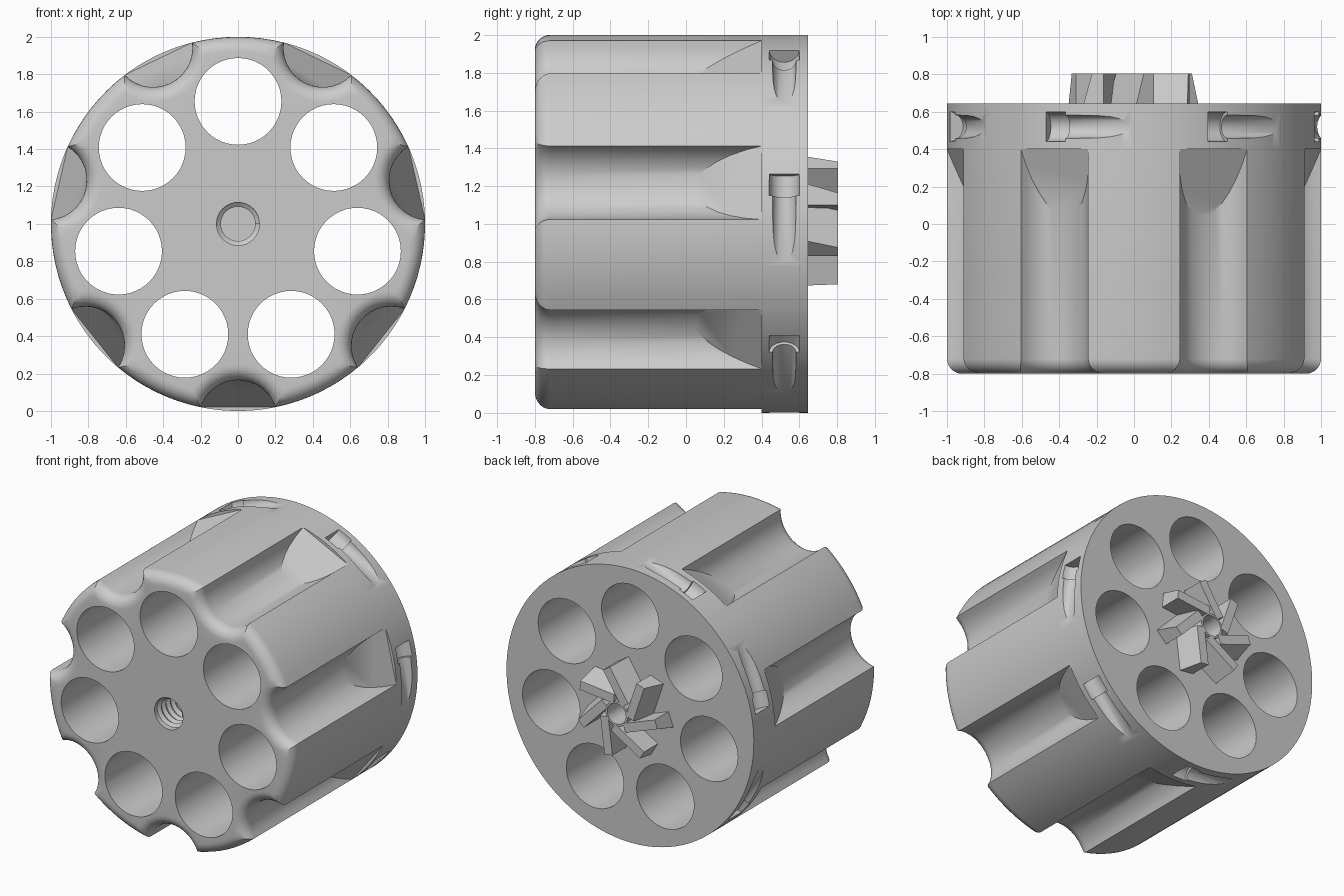
import bpy, bmesh
from math import sin, cos, asin, acos, pi, radians
from mathutils import Vector, Matrix

if "Cube" in bpy.data.objects:
    bpy.data.objects.remove(bpy.data.objects["Cube"])

N = 7
STEP = 2 * pi / N
R, FLUTE_D, FLUTE_R = 1.0, 1.045, 0.21      # drum radius, flute axis distance, flute radius
FRONT, FLUTE_END, BACK, TOP = -0.8, 0.4, 0.645, 0.805
FILLET, FS, OS = 0.08, 14, 8                # fillet size, flute segments, outer arc segments
PER = FS + OS


def polar(r, a, y):
    return Vector((r * cos(a), y, 1 + r * sin(a)))


def local(h, t, a, y):
    """h outward along angle a, t sideways (counterclockwise seen from the front)."""
    return Vector((h * cos(a) - t * sin(a), y, 1 + h * sin(a) + t * cos(a)))


def make(name, bm, smooth=True):
    bmesh.ops.recalc_face_normals(bm, faces=bm.faces[:])
    me = bpy.data.meshes.new(name)
    bm.to_mesh(me)
    bm.free()
    ob = bpy.data.objects.new(name, me)
    bpy.context.collection.objects.link(ob)
    if smooth:
        smooth_it(ob)
    return ob


def smooth_it(ob):
    bpy.ops.object.select_all(action='DESELECT')
    ob.select_set(True)
    bpy.context.view_layer.objects.active = ob
    bpy.ops.object.shade_smooth_by_angle(angle=radians(32))


def rod(bm, a, b, r, seg):
    d = b - a
    m = Matrix.Translation((a + b) / 2) @ d.to_track_quat('Z', 'Y').to_matrix().to_4x4()
    bmesh.ops.create_cone(bm, cap_ends=True, segments=seg, radius1=r, radius2=r,
                          depth=d.length, matrix=m)


def half_angle(d):
    a, b = R - d, FLUTE_R + d
    return acos((a * a + FLUTE_D ** 2 - b * b) / (2 * a * FLUTE_D))


def outline(d, y, ramp=False):
    """Fluted outline pushed inward by d; ramp slopes the flute ends."""
    al, r, pts = half_angle(d), FLUTE_R + d, []
    bm_ = asin((R - d) * sin(al) / r)
    deep, hc = FLUTE_D - r, (R - d) * cos(al)
    for k in range(N):
        phi = -pi / 2 + k * STEP
        for i in range(FS + 1):
            b = bm_ * (2 * i / FS - 1)
            h = FLUTE_D - r * cos(b)
            yy = 0.04 + (h - deep) / (hc - deep) * (FLUTE_END - 0.04) if ramp else y
            pts.append(local(h, r * sin(b), phi, yy))
        for i in range(1, OS):
            pts.append(polar(R - d, phi + al + (STEP - 2 * al) * i / OS, y))
    return pts


def bridge(bm, a, b):
    n = len(a)
    for i in range(n):
        bm.faces.new((a[i], a[(i + 1) % n], b[(i + 1) % n], b[i]))


# Fluted drum with filleted front edge
bm = bmesh.new()
rings = []
for s in range(8):
    a = s / 7 * pi / 2
    rings.append([bm.verts.new(p) for p in
                  outline(FILLET * (1 - sin(a)), FRONT + FILLET * (1 - cos(a)))])
rings.append([bm.verts.new(p) for p in outline(0, FLUTE_END, True)])
for a, b in zip(rings, rings[1:]):
    bridge(bm, a, b)
bm.faces.new(rings[0])
# Sloped flute ends and the plain band behind them
last, band, al = rings[-1], list(rings[-1]), half_angle(0)
for k in range(N):
    s = k * PER
    for i in range(1, FS):
        band[s + i] = bm.verts.new(polar(R, -pi / 2 + k * STEP + al * (2 * i / FS - 1), FLUTE_END))
    bm.faces.new(last[s:s + FS + 1])
    bm.faces.new(band[s:s + FS + 1])
rear = [bm.verts.new((v.co.x, BACK, v.co.z)) for v in band]
bridge(bm, band, rear)
bm.faces.new(rear)
drum = make("drum", bm, False)

# Cutters: chambers, bores, stop notch channels, then notch heads
bm, bm2 = bmesh.new(), bmesh.new()
axis = lambda y: Vector((0, y, 1))
for k in range(N):
    a = pi / 2 + k * STEP
    rod(bm, polar(0.655, a, -1), polar(0.655, a, 1), 0.232, 48)
    psi = -pi / 2 + k * STEP - radians(4.2)
    rod(bm, local(1, 0.01, psi, 0.52), local(1, -0.5, psi, 0.52), 0.062, 24)
    rod(bm2, local(1, 0.115, psi, 0.52), local(1, 0, psi, 0.52), 0.08, 24)
rod(bm, axis(-1), axis(-0.3), 0.115, 32)
rod(bm, axis(0.3), axis(1), 0.075, 32)
for cutter in (make("chamber_cutter", bm, False), make("notch_head_cutter", bm2, False)):
    cutter.hide_render = True
    mod = drum.modifiers.new("cut", 'BOOLEAN')
    mod.operation, mod.solver, mod.object = 'DIFFERENCE', 'EXACT', cutter
    bpy.context.view_layer.objects.active = drum
    bpy.ops.object.modifier_apply(modifier=mod.name)
    bpy.data.objects.remove(cutter)
smooth_it(drum)

# Screw thread in the front bore
bm = bmesh.new()
prev, turns, seg, pitch = None, 9, 32, 0.052
for i in range(turns * seg + 1):
    a, y = i / seg * 2 * pi, FRONT + 0.022 + i / seg * pitch
    cur = [bm.verts.new(polar(r, a, y + o)) for r, o in ((0.118, -0.02), (0.092, 0), (0.118, 0.02))]
    if prev:
        bridge(bm, prev, cur)
    else:
        bm.faces.new(cur)
    prev = cur
bm.faces.new(prev)
make("bore_thread", bm)

# Ratchet: pinwheel of teeth, each with one sloping side
bm = bmesh.new()
for k in range(N):
    a = radians(57) + k * STEP
    lo, hi = [[bm.verts.new(local(u, n, a, y)) for u, n in
               ((0.03, 0.07), (0.305, 0.07), (0.305, w), (0.03, w))]
              for y, w in ((BACK - 0.01, 0.185), (TOP, 0.135))]
    bridge(bm, lo, hi)
    bm.faces.new(lo)
    bm.faces.new(hi)
make("ratchet_teeth", bm, False)

# Ratchet hub sleeve
bm = bmesh.new()
loops = [[bm.verts.new(polar(r, i * 2 * pi / 32, y)) for i in range(32)]
         for r, y in ((0.09, BACK - 0.01), (0.09, TOP - 0.003), (0.075, TOP - 0.003), (0.075, BACK - 0.01))]
for i in range(4):
    bridge(bm, loops[i], loops[(i + 1) % 4])
make("ratchet_hub", bm)
